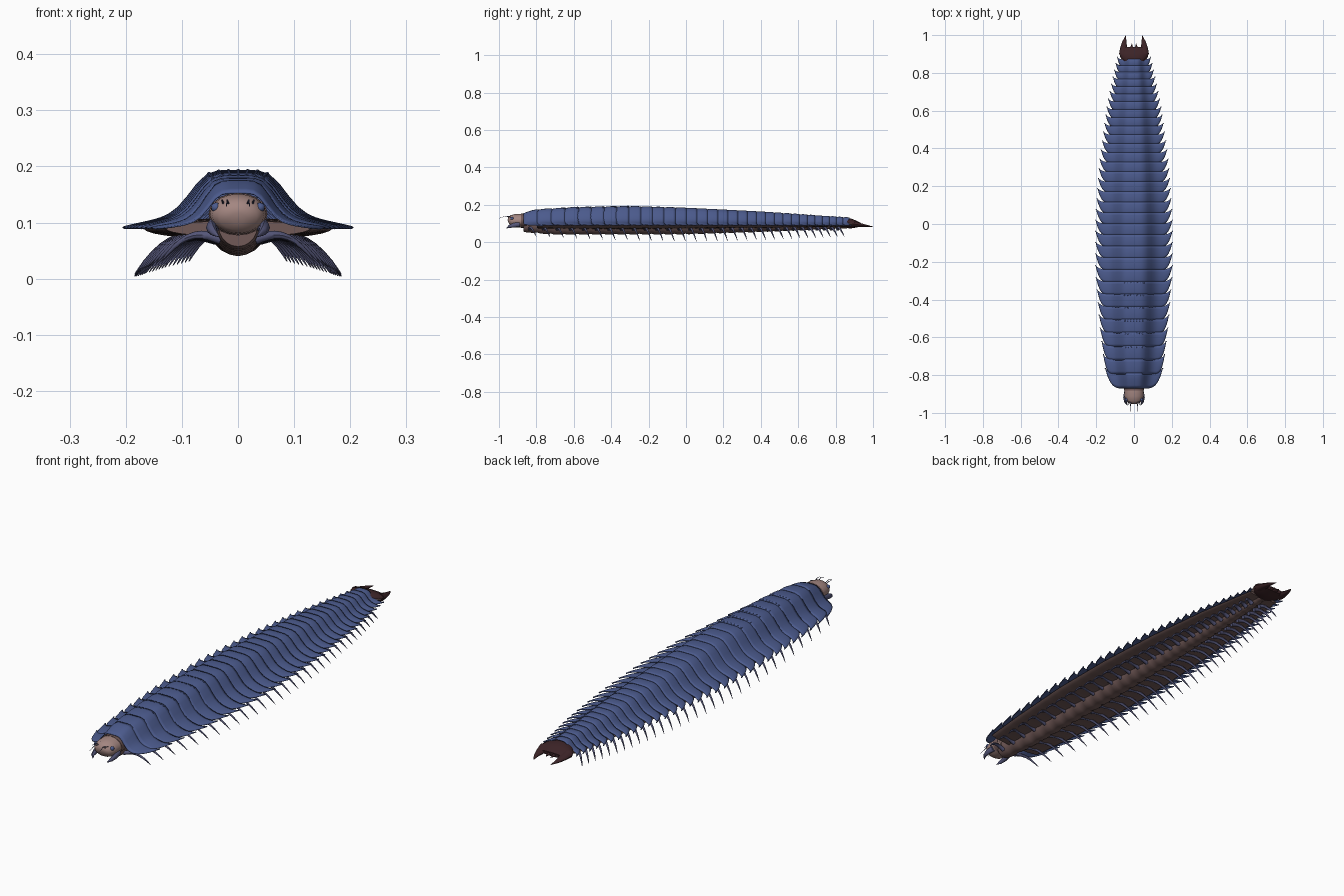
import bpy, bmesh, math
from mathutils import Vector, Matrix

if "Cube" in bpy.data.objects:
    bpy.data.objects.remove(bpy.data.objects["Cube"], do_unlink=True)


def material(name, rgb):
    m = bpy.data.materials.new(name)
    m.use_nodes = True
    m.diffuse_color = (*rgb, 1)
    m.node_tree.nodes["Principled BSDF"].inputs["Base Color"].default_value = (*rgb, 1)
    return m


BLUE = material("shell blue", (0.072, 0.105, 0.27))
BROWN = material("belly brown", (0.165, 0.1, 0.095))
SLATE = material("leg slate", (0.09, 0.093, 0.19))
PINK = material("head pink", (0.37, 0.24, 0.22))
MAROON = material("tail maroon", (0.045, 0.017, 0.02))
BLACK = material("dark eye", (0.015, 0.012, 0.02))


def finish(bm, name, mat, fix=True):
    if fix:
        bmesh.ops.recalc_face_normals(bm, faces=bm.faces)
    mesh = bpy.data.meshes.new(name)
    bm.to_mesh(mesh)
    bm.free()
    ob = bpy.data.objects.new(name, mesh)
    bpy.context.collection.objects.link(ob)
    mesh.materials.append(mat)
    for o in bpy.context.selected_objects:
        o.select_set(False)
    ob.select_set(True)
    bpy.context.view_layer.objects.active = ob
    bpy.ops.object.shade_smooth_by_angle(angle=math.radians(45))
    return ob


def lerp_table(table, y):
    for (a, va), (b, vb) in zip(table, table[1:]):
        if y <= b:
            t = max(0, (y - a) / (b - a))
            return va + (vb - va) * t
    return table[-1][1]


def loft(bm, rings, sides=8):
    """Skin elliptical rings given as (centre, side radius, vertical radius)."""
    pts = [Vector(r[0]) for r in rings]
    loops = []
    for i, (c, a, b) in enumerate(rings):
        tan = (pts[min(i + 1, len(pts) - 1)] - pts[max(i - 1, 0)]).normalized()
        side = tan.cross(Vector((0, 0, 1))).normalized()
        up = side.cross(tan)
        loops.append([bm.verts.new(pts[i] + side * a * math.cos(k * math.tau / sides)
                                   + up * b * math.sin(k * math.tau / sides))
                      for k in range(sides)])
    for p, q in zip(loops, loops[1:]):
        for k in range(sides):
            n = (k + 1) % sides
            bm.faces.new((p[k], p[n], q[n], q[k]))
    bm.faces.new(loops[0])
    bm.faces.new(loops[-1])


def ball(bm, centre, radii, detail=2):
    mat = Matrix.Translation(centre) @ Matrix.Diagonal((*radii, 1))
    bmesh.ops.create_icosphere(bm, subdivisions=detail, radius=1, matrix=mat)


# Body proportions along its length
WIDTH = [(-0.87, 0.145), (-0.77, 0.16), (-0.6, 0.18), (-0.3, 0.204), (0, 0.204),
         (0.3, 0.183), (0.6, 0.143), (0.88, 0.085)]
TOP = [(-0.88, 0.152), (-0.8, 0.172), (-0.6, 0.184), (-0.3, 0.19), (0, 0.181),
       (0.4, 0.161), (0.88, 0.128)]
BOTTOM = [(-0.88, 0.055), (-0.7, 0.04), (0, 0.042), (0.5, 0.058), (0.88, 0.075)]
DOME = [(-0.87, 0.37), (-0.74, 0.45), (0.88, 0.45)]
FLANGE = 0.094
COUNT = 32

# Segments shorten steadily towards the tail
weights = [0.078 - 0.042 * i / (COUNT - 1) for i in range(COUNT)]
scale = 1.74 / sum(weights)
segments, y = [], -0.87
for wgt in weights:
    segments.append((y, wgt * scale))
    y += wgt * scale


def shell_z(f, y):
    return FLANGE + (lerp_table(TOP, y) - FLANGE) / (1 + (abs(f) / lerp_table(DOME, y)) ** 5)


# Overlapping back plates, each ending in a short swept spine at the sides
COLS, ROWS = 34, 5
for i, (y0, length) in enumerate(segments):
    bm = bmesh.new()
    w = lerp_table(WIDTH, y0 + length * 0.7)
    rear = y0 + length * 1.1
    start = 0.7 if i else 0.48
    grid = []
    for r in range(ROWS + 1):
        v = r / ROWS
        row = []
        for c in range(COLS + 1):
            f = math.sin((c / COLS * 2 - 1) * math.pi / 2)
            e = max(0, (abs(f) - start) / (1 - start))
            back = rear + 0.35 * length * e ** 3
            front = y0 + (back - y0) * e ** 2.4
            yy = front + (back - front) * v
            lift = 0.003 * v + 0.003 * math.sin(v * math.pi) - 0.007 * e ** 2
            row.append(bm.verts.new((f * w, yy, shell_z(f, yy) + lift)))
        grid.append(row)
    for a, b in zip(grid, grid[1:]):
        for c in range(COLS):
            bm.faces.new((a[c], a[c + 1], b[c + 1], b[c]))
    bmesh.ops.remove_doubles(bm, verts=bm.verts, dist=0.00005)
    plate = finish(bm, f"back_plate_{i + 1}", BLUE, fix=False)
    mod = plate.modifiers.new("thickness", "SOLIDIFY")
    mod.thickness = 0.003
    mod.offset = -1

# Rows of small studs on the front plates
bm = bmesh.new()
for y0, length in segments[2:8]:
    yy = y0 + length
    w = lerp_table(WIDTH, yy)
    for k in range(-3, 4):
        f = k * 0.085
        ball(bm, (f * w, yy, shell_z(f, yy) + 0.003), (0.004, 0.006, 0.003), 1)
finish(bm, "back_studs", BLUE)

# Ridged belly keel, and the wide underside that lines the plates
keel, lining = bmesh.new(), bmesh.new()
keel_rings, lining_rings = [], []
for i, (y0, length) in enumerate(segments):
    for t, swell in ((0, 0.92), (0.25, 1), (0.75, 1)):
        yy = y0 + length * t
        w = lerp_table(WIDTH, yy)
        keel_rings.append(((0, yy, FLANGE), w * 0.26 * swell,
                           (FLANGE - lerp_table(BOTTOM, yy)) * swell))
        if i:
            height = lerp_table(TOP, yy) - FLANGE
            lining_rings.append(((0, yy, FLANGE - 0.005), w * 0.82, height * 0.2 * swell))
loft(keel, keel_rings, 20)
loft(lining, lining_rings, 28)
finish(keel, "belly_keel", BROWN)
finish(lining, "underside", BROWN)

# Legs: one arched pair per segment, thick in the thigh and sharp at the tip
bm = bmesh.new()
for y0, length in segments[:-1]:
    yc = y0 + length * 0.6
    w = lerp_table(WIDTH, yc)
    tip = 0.004 + 0.036 * abs(yc) ** 1.5
    for s in (-1, 1):
        path = []
        for k in range(10):
            t = k / 9
            rad = 0.0008 + 0.0085 * (1 - t) ** 0.65
            path.append(((s * w * (0.2 + 0.7 * t), yc - 0.01 + 0.035 * t * t,
                          0.07 + 0.012 * math.sin(t * math.pi) - (0.07 - tip) * t ** 2.6),
                         rad, rad))
        loft(bm, path)
finish(bm, "legs", SLATE)

# Head: rounded box narrowing to the face
bm = bmesh.new()
loft(bm, [((0, -0.84, 0.115), 0.05, 0.034), ((0, -0.875, 0.115), 0.051, 0.037),
          ((0, -0.91, 0.115), 0.05, 0.036), ((0, -0.932, 0.113), 0.046, 0.032),
          ((0, -0.945, 0.11), 0.034, 0.024), ((0, -0.95, 0.108), 0.015, 0.01)], 20)
finish(bm, "head", PINK)

# Neck band under the first plate
bm = bmesh.new()
loft(bm, [((0, -0.85, 0.115), 0.052, 0.038), ((0, -0.882, 0.115), 0.0525, 0.038)], 20)
finish(bm, "neck", BROWN)

# Eyes: blue at the sides, dark at the brow
for name, mat, pos, r in (("side_eye", BLUE, (0.039, -0.93, 0.127), 0.009),
                          ("brow_eye", BLACK, (0.014, -0.932, 0.138), 0.006)):
    bm = bmesh.new()
    for s in (-1, 1):
        ball(bm, (s * pos[0], pos[1], pos[2]), (r, r, r))
    finish(bm, name + "s", mat)

# Jaws curling in under the face
bm = bmesh.new()
for s in (-1, 1):
    loft(bm, [((s * 0.042, -0.89, 0.096), 0.011, 0.014), ((s * 0.047, -0.92, 0.091), 0.01, 0.012),
              ((s * 0.044, -0.945, 0.084), 0.007, 0.008), ((s * 0.034, -0.96, 0.075), 0.001, 0.001)])
finish(bm, "jaws", SLATE)

# Antennae: a long inner pair and a short outer pair
bm = bmesh.new()
for s in (-1, 1):
    for x, tip_y, tip_z in ((0.016, -1.0, 0.128), (0.025, -0.97, 0.138)):
        loft(bm, [((s * x, -0.93, 0.13), 0.0025, 0.0025),
                  ((s * (x + 0.003), (tip_y - 0.93) / 2, 0.14), 0.0015, 0.0015),
                  ((s * (x + 0.005), tip_y, tip_z), 0.0005, 0.0005)], 6)
finish(bm, "antennae", SLATE)

# Pale joint between the last plate and the tail
bm = bmesh.new()
loft(bm, [((0, 0.85, 0.097), 0.06, 0.008), ((0, 0.888, 0.098), 0.074, 0.012)], 16)
finish(bm, "tail_joint", PINK)

# Tail base with a pair of horns and small inner teeth
bm = bmesh.new()
loft(bm, [((0, 0.86, 0.1), 0.05, 0.024), ((0, 0.88, 0.1), 0.07, 0.027),
          ((0, 0.905, 0.097), 0.079, 0.02), ((0, 0.935, 0.093), 0.062, 0.009)], 20)
for s in (-1, 1):
    loft(bm, [((s * 0.055, 0.9, 0.097), 0.024, 0.017), ((s * 0.054, 0.93, 0.092), 0.02, 0.011),
              ((s * 0.052, 0.96, 0.088), 0.012, 0.007), ((s * 0.047, 0.982, 0.085), 0.006, 0.004),
              ((s * 0.042, 1.0, 0.083), 0.0008, 0.0008)], 10)
    loft(bm, [((s * 0.014, 0.92, 0.094), 0.012, 0.01), ((s * 0.011, 0.955, 0.089), 0.001, 0.001)])
finish(bm, "tail_fork", MAROON)
